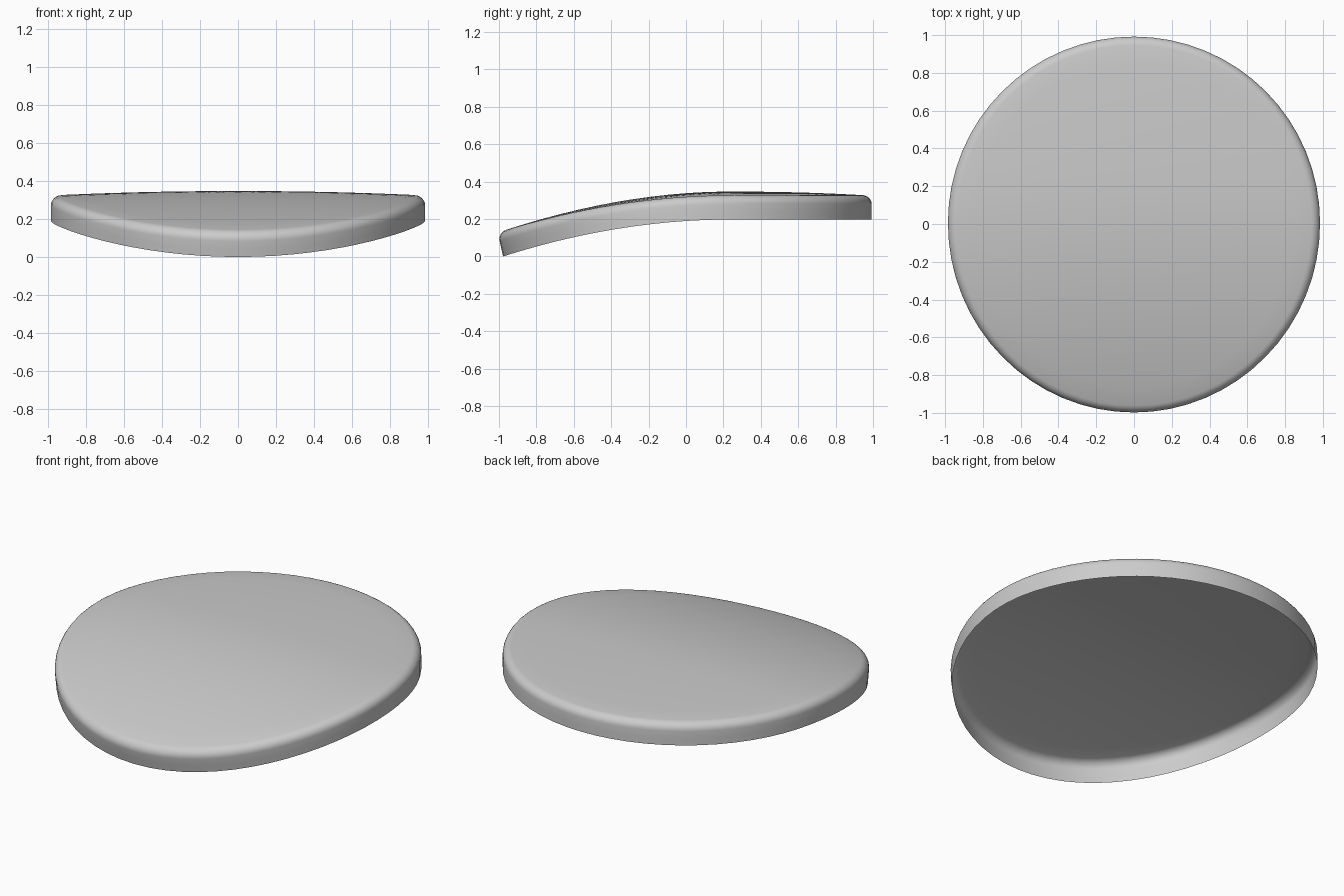
import bpy, bmesh, math

if "Cube" in bpy.data.objects:
    bpy.data.objects.remove(bpy.data.objects["Cube"])

SEG = 64
R = 0.985          # disc radius
WALL = 0.128       # cushion thickness at the rim
FILLET = 0.045     # rounded upper edge


def base(y):
    """Side curve of the seat: flat at the back, drooping at the front."""
    d = max(0.0, 0.25 - y)
    return 0.197 - 0.13 * d * d, 0.26 * d


def bend(x, y, h):
    """Place a flat-disc point of height h on the drooping curve."""
    z, slope = base(y)
    return (x, y + 0.007 - 0.7 * h * slope, z + h)


# cross-section from the open bottom rim, over the rounded edge, to the centre
profile = [(R, 0.0), (R, 0.04), (R, WALL - FILLET)]
for i in range(1, 7):
    a = math.radians(90 * i / 6)
    profile.append((R - FILLET + FILLET * math.cos(a),
                    WALL - FILLET + FILLET * math.sin(a)))
profile += [((R - FILLET) * k / 10, WALL) for k in range(9, 0, -1)]


def crown(r, y):
    q = max(0.0, 1 - (r / (R - FILLET * 0.5)) ** 2)
    return 0.02 * q * (1 + 0.5 * y)


# seat cushion: spun profile, open underneath
bm = bmesh.new()
rings = []
for r, h in profile:
    ring = []
    for s in range(SEG):
        a = 2 * math.pi * s / SEG
        x, y = r * math.cos(a), r * math.sin(a)
        ring.append(bm.verts.new(bend(x, y, h + crown(r, y))))
    rings.append(ring)
for lo, hi in zip(rings, rings[1:]):
    for s in range(SEG):
        t = (s + 1) % SEG
        bm.faces.new((lo[s], lo[t], hi[t], hi[s]))
centre = bm.verts.new(bend(0, 0, WALL + crown(0, 0)))
for s in range(SEG):
    bm.faces.new((rings[-1][s], rings[-1][(s + 1) % SEG], centre))

# stand the lowest point on z = 0
low = min(v.co.z for v in bm.verts)
for v in bm.verts:
    v.co.z -= low

mesh = bpy.data.meshes.new("seat_cushion")
bm.to_mesh(mesh)
bm.free()
seat = bpy.data.objects.new("seat_cushion", mesh)
bpy.context.collection.objects.link(seat)
bpy.context.view_layer.objects.active = seat
seat.select_set(True)
bpy.ops.object.shade_smooth_by_angle(angle=math.radians(40))
